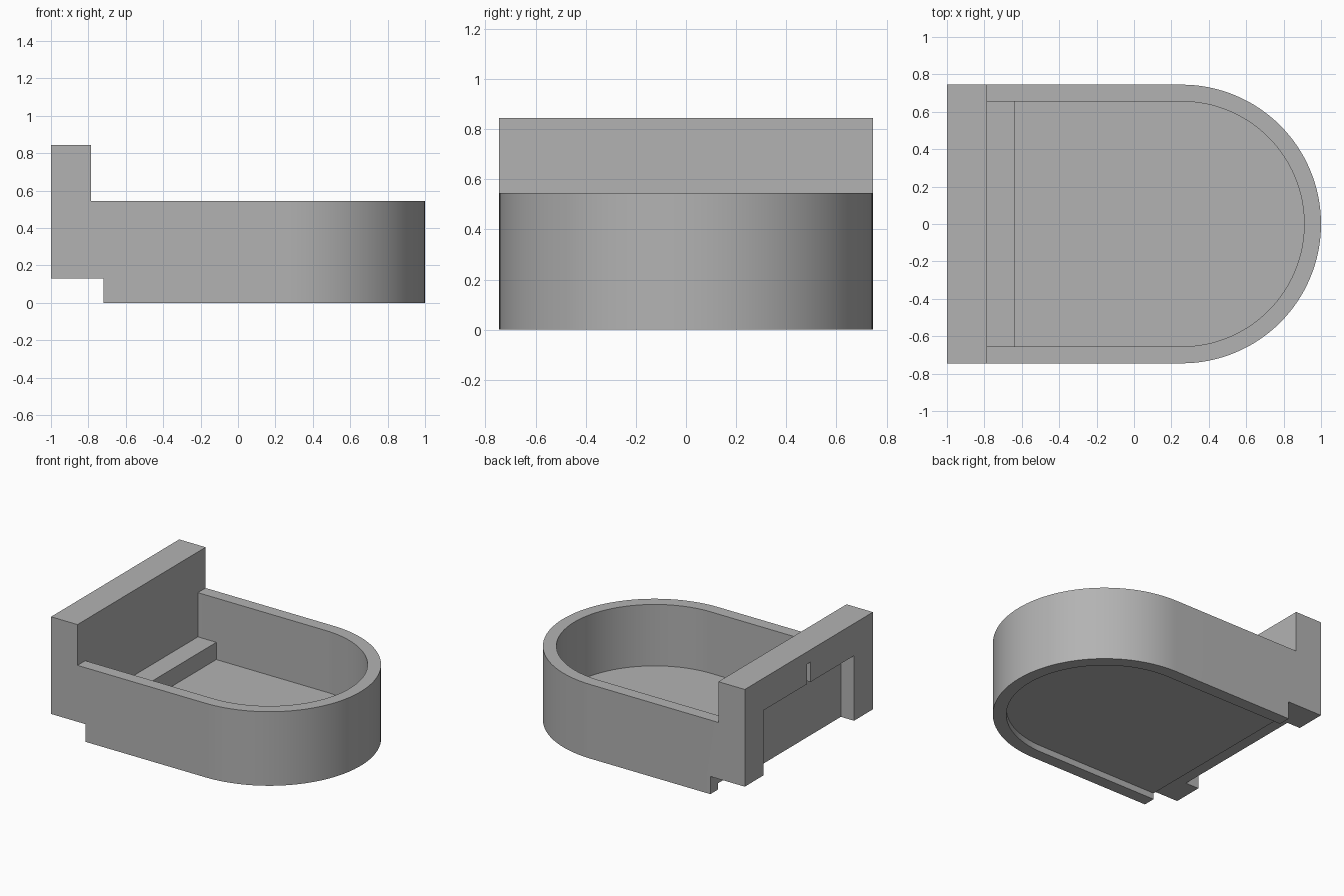
import bpy
import bmesh
import math
from mathutils import Vector

cube = bpy.data.objects.get("Cube")
if cube:
    bpy.data.objects.remove(cube, do_unlink=True)

# Main dimensions
HALF = 0.745            # half width, also the nose radius
WALL = 0.09
NOSE = 1.0 - HALF       # centre of the rounded end
BACK_IN = -0.785        # inner face of the back plate
RIM, TOP = 0.545, 0.845
LEDGE = 0.13            # underside of the back plate

grey = bpy.data.materials.new("plain_grey")
grey.use_nodes = True
colour = (0.45, 0.45, 0.45, 1)
grey.diffuse_color = colour
grey.node_tree.nodes["Principled BSDF"].inputs["Base Color"].default_value = colour


def prism(name, points, axis, lo, hi):
    """Extrude a 2D outline along x, y or z from lo to hi."""
    place = {"x": lambda a, b: (lo, a, b),
             "y": lambda a, b: (a, lo, b),
             "z": lambda a, b: (a, b, lo)}[axis]
    bm = bmesh.new()
    face = bm.faces.new([bm.verts.new(place(a, b)) for a, b in points])
    new = bmesh.ops.extrude_face_region(bm, geom=[face])["geom"]
    shift = Vector([hi - lo if axis == k else 0 for k in "xyz"])
    bmesh.ops.translate(bm, vec=shift, verts=[v for v in new if isinstance(v, bmesh.types.BMVert)])
    bmesh.ops.recalc_face_normals(bm, faces=bm.faces)
    mesh = bpy.data.meshes.new(name)
    bm.to_mesh(mesh)
    bm.free()
    mesh.materials.append(grey)
    obj = bpy.data.objects.new(name, mesh)
    bpy.context.collection.objects.link(obj)
    return obj


def rounded_outline(radius, back, steps=64):
    """Straight sides from the back, ending in a half circle."""
    arc = [-math.pi / 2 + math.pi * i / steps for i in range(steps + 1)]
    return ([(back, -radius)]
            + [(NOSE + radius * math.cos(a), radius * math.sin(a)) for a in arc]
            + [(back, radius)])


def boolean(target, tool, operation):
    """Apply a boolean and remove the tool."""
    bpy.context.view_layer.objects.active = target
    mod = target.modifiers.new("shape", "BOOLEAN")
    mod.operation, mod.solver, mod.object = operation, "EXACT", tool
    bpy.ops.object.modifier_apply(modifier=mod.name)
    bpy.data.objects.remove(tool, do_unlink=True)


# Body: stepped side profile trimmed by the rounded plan
side = [(-1, LEDGE), (-0.72, LEDGE), (-0.72, 0), (1.2, 0),
        (1.2, RIM), (BACK_IN, RIM), (BACK_IN, TOP), (-1, TOP)]
body = prism("rounded_tray_with_back_plate", side, "y", -1, 1)
boolean(body, prism("plan", rounded_outline(HALF, -1.2), "z", -1, 2), "INTERSECT")

# Cavity with a raised step against the back plate
hollow = [(BACK_IN, 0.22), (-0.635, 0.22), (-0.635, 0.093),
          (1.2, 0.093), (1.2, 1), (BACK_IN, 1)]
cavity = prism("cavity", hollow, "y", -1, 1)
boolean(cavity, prism("cavity_plan", rounded_outline(HALF - WALL, -1.2), "z", -1, 2), "INTERSECT")
boolean(body, cavity, "DIFFERENCE")

# Shallow recess under the floor, open at the back
boolean(body, prism("underside", rounded_outline(HALF - WALL, -1.2), "z", -1, 0.046), "DIFFERENCE")

# Back recess, open at the bottom, with a narrow slot above it
half_recess = [(0.525, -0.5), (0.525, 0.608), (0.02, 0.608), (0.02, 0.755)]
recess = half_recess + [(-y, z) for y, z in reversed(half_recess)]
boolean(body, prism("back_recess", recess, "x", -1.2, -0.893), "DIFFERENCE")

# Tidy flat faces and smooth the curved walls
bm = bmesh.new()
bm.from_mesh(body.data)
bmesh.ops.remove_doubles(bm, verts=bm.verts, dist=0.0001)
bmesh.ops.dissolve_limit(bm, angle_limit=0.005, verts=bm.verts, edges=bm.edges)
bm.to_mesh(body.data)
bm.free()
bpy.ops.object.select_all(action="DESELECT")
body.select_set(True)
bpy.context.view_layer.objects.active = body
bpy.ops.object.shade_smooth_by_angle(angle=math.radians(30))
